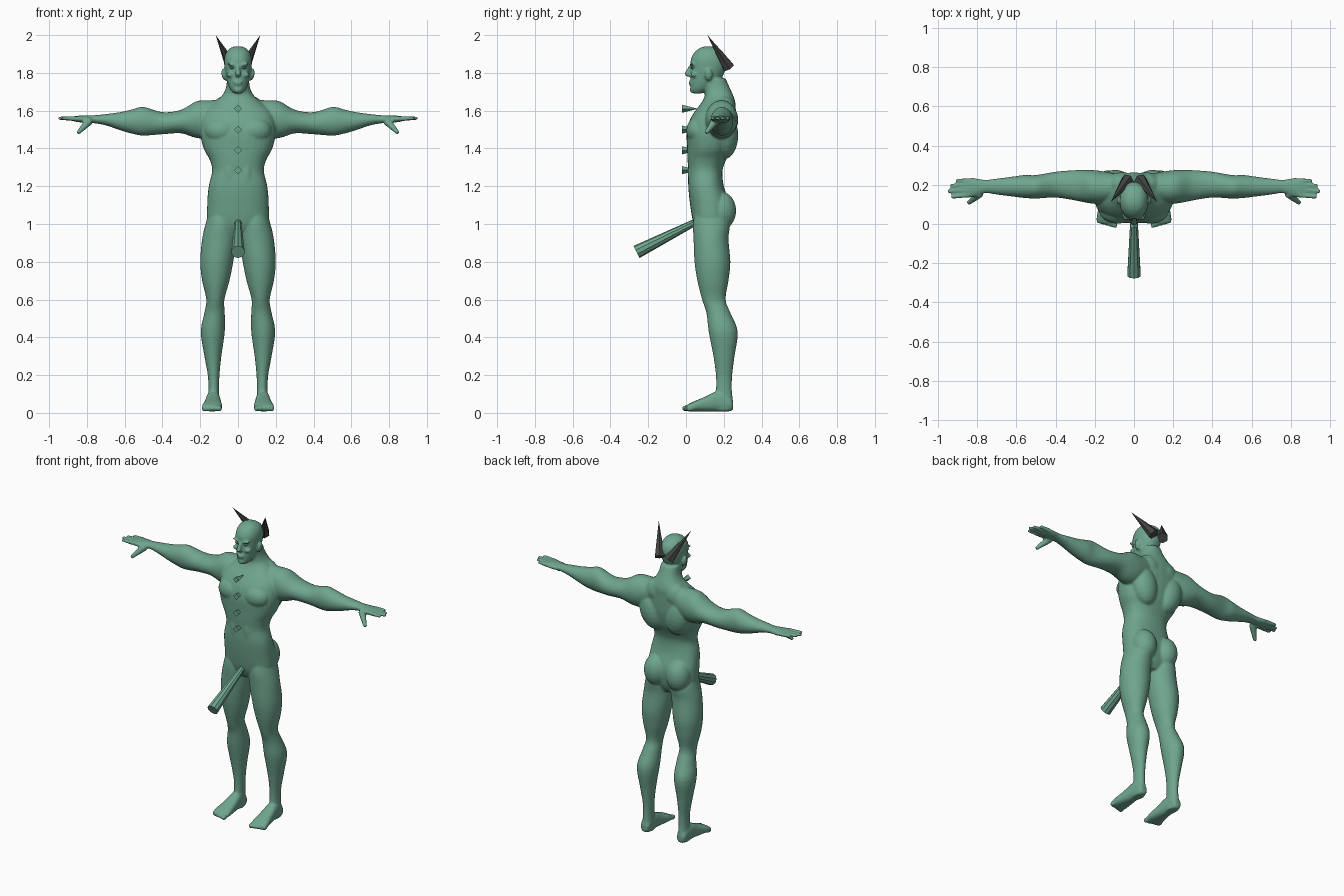
import bpy, bmesh, math
from mathutils import Vector, Matrix


def material(name, rgb):
    m = bpy.data.materials.new(name)
    m.diffuse_color = (*rgb, 1)
    return m


SKIN = material("green skin", (0.16, 0.38, 0.27))
HORN = material("dark horn", (0.055, 0.06, 0.057))


def finish(bm, name, mat):
    bmesh.ops.recalc_face_normals(bm, faces=bm.faces)
    me = bpy.data.meshes.new(name)
    bm.to_mesh(me)
    bm.free()
    me.materials.append(mat)
    ob = bpy.data.objects.new(name, me)
    bpy.context.collection.objects.link(ob)
    return ob


def catmull(a, b, c, d, t):
    return [0.5 * (2 * q + (r - p) * t + (2 * p - 5 * q + 4 * r - s) * t * t
                   + (3 * q - p - 3 * r + s) * t ** 3) for p, q, r, s in zip(a, b, c, d)]


def loft(bm, axis, rows, side=1, power=2.0, n=32, steps=4):
    """Closed tube; each row is (position on axis, min/max, min/max of the other two axes)."""
    pts = [rows[0]] + list(rows) + [rows[-1]]
    fine = [catmull(*pts[i:i + 4], k / steps) for i in range(len(rows) - 1) for k in range(steps)]
    fine.append(rows[-1])
    others = [i for i in range(3) if i != axis]
    rings = []
    for t, a0, a1, b0, b1 in fine:
        ring = []
        for k in range(n):
            c, s = math.cos(math.tau * k / n), math.sin(math.tau * k / n)
            p = [0, 0, 0]
            p[axis] = t
            p[others[0]] = (a0 + a1) / 2 + (a1 - a0) / 2 * math.copysign(abs(c) ** (2 / power), c)
            p[others[1]] = (b0 + b1) / 2 + (b1 - b0) / 2 * math.copysign(abs(s) ** (2 / power), s)
            p[0] *= side
            ring.append(bm.verts.new(p))
        rings.append(ring)
    for r, q in zip(rings, rings[1:]):
        for k in range(n):
            bm.faces.new((r[k], r[(k + 1) % n], q[(k + 1) % n], q[k]))
    bm.faces.new(rings[0])
    bm.faces.new(rings[-1])


def ball(bm, loc, size, tilt=0):
    m = Matrix.Translation(loc) @ Matrix.Rotation(tilt, 4, 'Y') @ Matrix.Diagonal((*size, 1))
    bmesh.ops.create_uvsphere(bm, u_segments=20, v_segments=12, radius=1, matrix=m)


def cone(bm, p0, p1, r0, r1, n):
    p0, p1 = Vector(p0), Vector(p1)
    d = p1 - p0
    m = Matrix.Translation((p0 + p1) / 2) @ d.to_track_quat('Z', 'Y').to_matrix().to_4x4()
    bmesh.ops.create_cone(bm, cap_ends=True, segments=n, radius1=r0, radius2=r1,
                          depth=d.length, matrix=m)


bm = bmesh.new()

# torso and neck: height, half width, front, back
torso = [(.94, .07, .07, .19), (1.0, .155, .04, .22), (1.1, .163, .022, .23), (1.2, .155, .012, .2),
         (1.28, .137, .012, .193), (1.34, .15, .008, .212), (1.4, .182, .006, .24),
         (1.48, .2, .004, .258), (1.55, .195, .02, .262), (1.6, .175, .05, .262),
         (1.64, .13, .08, .262), (1.68, .085, .1, .25), (1.72, .064, .095, .232), (1.77, .058, .09, .21)]
loft(bm, 2, [(z, -w, w, f, b) for z, w, f, b in torso], power=2.35)

# head
head = [(1.692, .024, .036, .085), (1.715, .042, .025, .125), (1.75, .056, .023, .17),
        (1.79, .066, .025, .198), (1.83, .072, .026, .212), (1.87, .073, .025, .214),
        (1.905, .064, .042, .2), (1.93, .043, .07, .165), (1.941, .015, .1, .13)]
loft(bm, 2, [(z, -w, w, f, b) for z, w, f, b in head], power=2.15)
cone(bm, (0, .024, 1.838), (0, .006, 1.79), .008, .016, 12)      # nose
ball(bm, (0, .012, 1.789), (.014, .016, .010))
ball(bm, (0, .024, 1.752), (.024, .011, .006))                   # lips
ball(bm, (0, .025, 1.741), (.02, .011, .006))
ball(bm, (0, .036, 1.71), (.024, .017, .017))                    # chin

leg = [(1.08, .02, .15, .05, .21), (1.0, .01, .172, .037, .232), (.92, .008, .19, .04, .225),
       (.8, .025, .2, .045, .235), (.7, .045, .19, .06, .225), (.6, .072, .168, .085, .21),
       (.53, .07, .178, .108, .235), (.43, .07, .197, .12, .274), (.3, .088, .178, .145, .257),
       (.2, .098, .16, .158, .245), (.12, .1, .157, .158, .243), (.05, .097, .163, .145, .25),
       (.012, .1, .16, .15, .245)]
foot = [(.25, .11, .15, .02, .06), (.23, .1, .162, .008, .09), (.17, .095, .168, .008, .115),
        (.1, .088, .178, .008, .085), (.04, .083, .19, .008, .06), (.005, .086, .19, .008, .042)]
arm = [(.06, .14, .25, 1.52, 1.66), (.15, .105, .268, 1.46, 1.655), (.22, .105, .276, 1.455, 1.65),
       (.3, .12, .275, 1.48, 1.605), (.4, .135, .267, 1.475, 1.592), (.5, .13, .25, 1.468, 1.62),
       (.56, .133, .25, 1.478, 1.607), (.62, .14, .242, 1.495, 1.593), (.7, .15, .232, 1.522, 1.582),
       (.76, .157, .226, 1.533, 1.576), (.81, .14, .234, 1.535, 1.574), (.85, .134, .234, 1.54, 1.573),
       (.875, .14, .23, 1.545, 1.568)]

for s in (-1, 1):
    loft(bm, 2, leg, s)
    loft(bm, 1, foot, s, 2.5)
    loft(bm, 0, arm, s)
    for i in range(5):                                            # toes
        ball(bm, (s * (.098 + .021 * i), -.002 + .006 * i, .024), (.0135 - .0008 * i, .02, .016))
    for y0, y1, x in ((.22, .222, .91), (.198, .195, .94), (.174, .167, .952), (.149, .138, .935)):
        cone(bm, (s * .84, y0, 1.557), (s * x, y1, 1.56), .0145, .0095, 12)   # fingers
    cone(bm, (s * .785, .158, 1.548), (s * .847, .105, 1.482), .023, .011, 12)  # thumb
    ball(bm, (s * .085, .065, 1.495), (.092, .064, .07))          # chest muscle
    ball(bm, (s * .095, .2, 1.47), (.085, .077, .13), s * .25)    # back muscle
    ball(bm, (s * .06, .2, 1.6), (.085, .065, .08), s * .6)       # shoulder slope
    ball(bm, (s * .08, .187, 1.07), (.076, .079, .1))             # buttock
    ball(bm, (s * .045, .06, 1.27), (.042, .05, .12))             # belly muscle
    ball(bm, (s * .074, .12, 1.79), (.013, .021, .033), s * .2)   # ear
    ball(bm, (s * .032, .032, 1.845), (.028, .014, .007), s * -.15)  # brow
    ball(bm, (s * .04, .042, 1.79), (.022, .018, .014))           # cheekbone

# blend all body parts into one smooth skin
body = finish(bm, "body", SKIN)
remesh = body.modifiers.new("blend", 'REMESH')
remesh.mode = 'VOXEL'
remesh.voxel_size = 0.006
remesh.use_smooth_shade = True
soften = body.modifiers.new("soften", 'SMOOTH')
soften.factor = 0.5
soften.iterations = 6

# eyes sit proud of the softened face
bm = bmesh.new()
for s in (-1, 1):
    ball(bm, (s * .031, .037, 1.827), (.014, .012, .006), s * -.1)
eyes = finish(bm, "eyes", SKIN)
for p in eyes.data.polygons:
    p.use_smooth = True

# horns
bm = bmesh.new()
for s in (-1, 1):
    cone(bm, (s * .032, .225, 1.83), (s * .118, .113, 2.0), .034, 0, 6)
finish(bm, "horns", HORN)

# four-sided studs down the chest, wide end outward
bm = bmesh.new()
for z in (1.61, 1.5, 1.39, 1.285):
    cone(bm, (0, .06, z), (0, -.02, z), .001, .021, 4)
finish(bm, "chest_studs", SKIN)

# tapered rod
bm = bmesh.new()
cone(bm, (0, .05, 1.01), (0, -.262, .852), .018, .036, 10)
finish(bm, "front_rod", SKIN)
